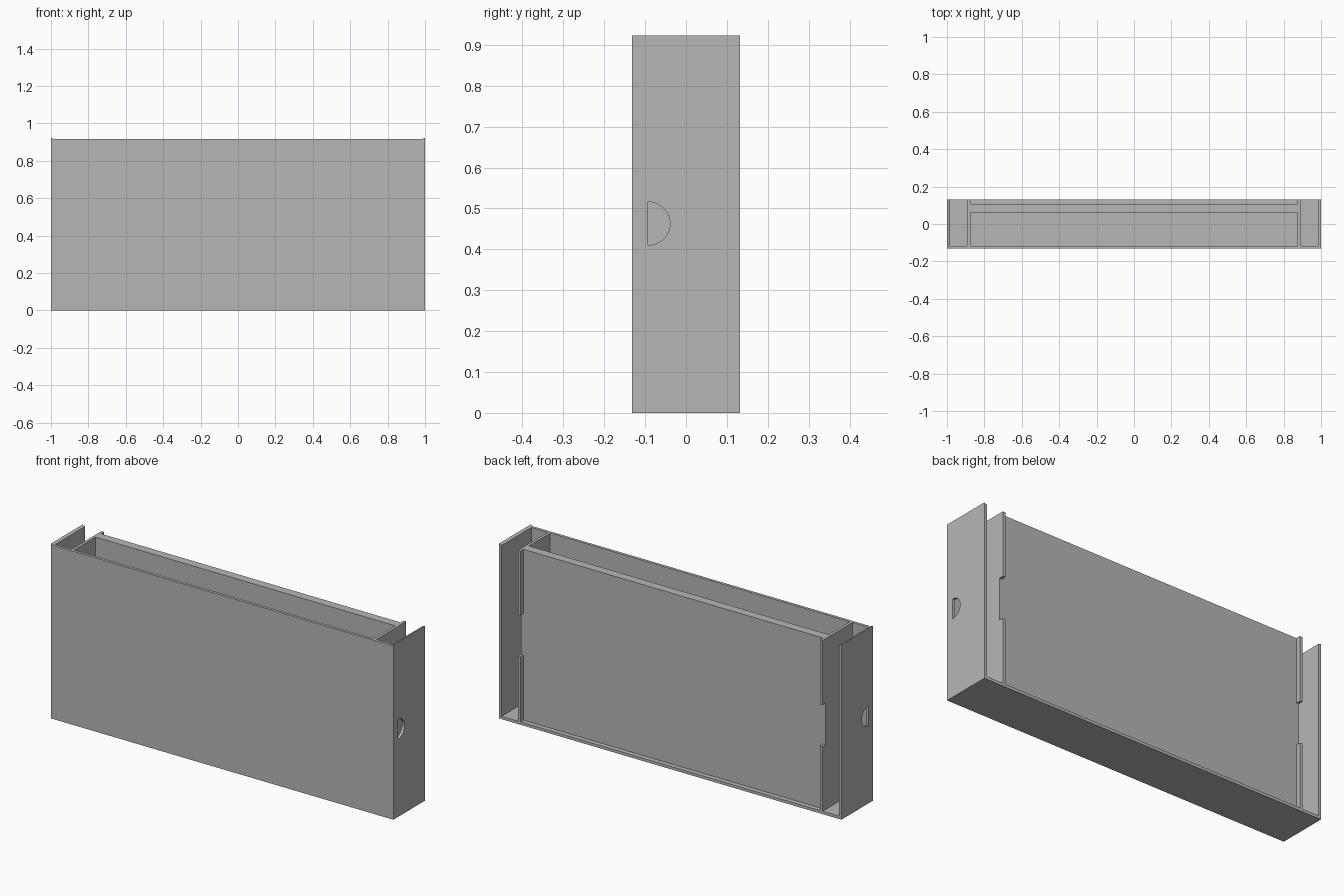
import bpy
import bmesh
import math
from mathutils import Vector

old = bpy.data.objects.get("Cube")
if old:
    bpy.data.objects.remove(old, do_unlink=True)

grey = bpy.data.materials.new("plain grey")
grey.use_nodes = True
colour = (0.47, 0.47, 0.47, 1)
grey.diffuse_color = colour
grey.node_tree.nodes["Principled BSDF"].inputs["Base Color"].default_value = colour

# Main dimensions
HALF_X, HALF_Y = 1.0, 0.132
TOP, RIM = 0.917, 0.923
WALL = 0.015
FLOOR = 0.015
FRONT_IN = -HALF_Y + WALL
INNER_X = 0.875


def prism(name, profile, axis, lo, hi):
    """Extrude a 2D profile along x (profile is y, z) or y (profile is x, z)."""
    place = {"x": lambda p, t: (t, p[0], p[1]), "y": lambda p, t: (p[0], t, p[1])}[axis]
    bm = bmesh.new()
    face = bm.faces.new([bm.verts.new(place(p, lo)) for p in profile])
    step = Vector(place((0, 0), hi - lo))
    grown = bmesh.ops.extrude_face_region(bm, geom=[face])
    moved = [v for v in grown["geom"] if isinstance(v, bmesh.types.BMVert)]
    bmesh.ops.translate(bm, verts=moved, vec=step)
    bmesh.ops.recalc_face_normals(bm, faces=bm.faces)
    mesh = bpy.data.meshes.new(name)
    bm.to_mesh(mesh)
    bm.free()
    mesh.materials.append(grey)
    obj = bpy.data.objects.new(name, mesh)
    bpy.context.scene.collection.objects.link(obj)
    return obj


def box(name, x, y, z):
    corners = [(y[0], z[0]), (y[1], z[0]), (y[1], z[1]), (y[0], z[1])]
    return prism(name, corners, "x", x[0], x[1])


def cut(target, cutter):
    cutter.hide_render = True
    mod = target.modifiers.new("cut", "BOOLEAN")
    mod.operation = "DIFFERENCE"
    mod.solver = "EXACT"
    mod.object = cutter
    bpy.context.view_layer.objects.active = target
    bpy.ops.object.modifier_apply(modifier=mod.name)
    bpy.data.objects.remove(cutter, do_unlink=True)


# Outer shell: front, floor and two sides, open at the back and top
shell = box("outer_shell", (-HALF_X, HALF_X), (-HALF_Y, HALF_Y), (0, RIM))
inside = HALF_X - WALL
cut(shell, box("pocket_cutter", (-inside, inside), (FRONT_IN, 0.3), (FLOOR, 1.2)))

# Top edge that slopes down inwards along both sides
slope = (RIM - TOP) / WALL
out = HALF_X + 0.05
high = TOP + slope * (out - inside)
cut(shell, prism("rim_cutter", [(-out, high), (-inside, TOP), (inside, TOP),
                                (out, high), (out, 1.2), (-out, 1.2)], "y", -0.3, 0.3))

# Half-round hole through both sides
arc = [math.radians(-90 + 180 * i / 24) for i in range(25)]
half_round = [(-0.093 + 0.054 * math.cos(a), 0.463 + 0.053 * math.sin(a)) for a in arc]
cut(shell, prism("hole_cutter", half_round, "x", -1.2, 1.2))

# Upright partitions with a notch in the back edge
BACK = 0.107
notched = [(FRONT_IN, FLOOR), (HALF_Y, FLOOR), (HALF_Y, 0.357), (BACK, 0.357),
           (BACK, 0.577), (HALF_Y, 0.577), (HALF_Y, TOP), (FRONT_IN, TOP)]
for side, sign in (("left", 1), ("right", -1)):
    ends = sorted((sign * INNER_X, sign * (INNER_X + WALL)))
    prism(side + "_partition", notched, "x", ends[0], ends[1])

# Two-layer back wall between the partitions
span = (-INNER_X, INNER_X)
box("back_panel", span, (0.083, BACK), (FLOOR, TOP))
box("back_panel_lining", span, (0.061, 0.083), (FLOOR, TOP))
